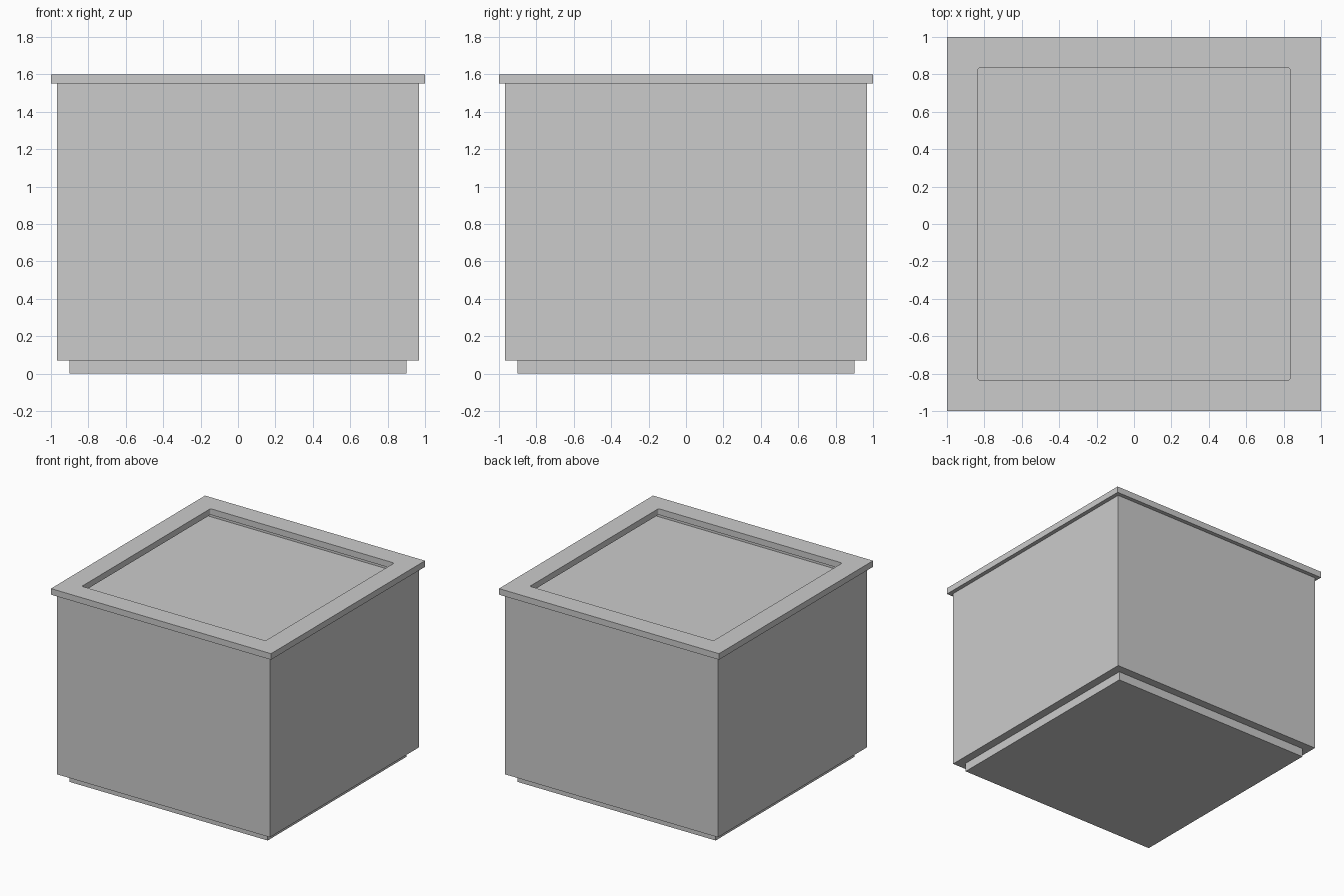
import bpy
import bmesh
from mathutils import Matrix, Vector

cube = bpy.data.objects.get("Cube")
if cube:
    bpy.data.objects.remove(cube, do_unlink=True)

BODY = 0.967      # half width of the body
CAVITY = 0.925    # half width inside the body walls
OPENING = 0.835   # half width of the opening in the rim
SEAM = 1.55       # height where the rim meets the body
FLOOR = 1.483     # height of the sunken panel under the rim

grey = bpy.data.materials.new("plain grey")
grey.use_nodes = True
grey.diffuse_color = (0.6, 0.6, 0.6, 1)
grey.node_tree.nodes["Principled BSDF"].inputs["Base Color"].default_value = (0.6, 0.6, 0.6, 1)


def box(half, z0, z1):
    """Square block of the given half width."""
    bm = bmesh.new()
    place = Matrix.Translation((0, 0, (z0 + z1) / 2))
    size = Matrix.Diagonal((2 * half, 2 * half, z1 - z0, 1))
    bmesh.ops.create_cube(bm, size=1, matrix=place @ size)
    bm.normal_update()
    return bm


def inset_face(bm, direction, thickness):
    """Inset the face pointing up (1) or down (-1)."""
    face = next(f for f in bm.faces if f.normal.z * direction > 0.9)
    bmesh.ops.inset_region(bm, faces=[face], thickness=thickness, use_even_offset=True)
    return face


def finish(bm, name):
    bmesh.ops.recalc_face_normals(bm, faces=bm.faces)
    mesh = bpy.data.meshes.new(name)
    bm.to_mesh(mesh)
    bm.free()
    mesh.materials.append(grey)
    bpy.context.collection.objects.link(bpy.data.objects.new(name, mesh))


# Recessed plinth
finish(box(0.9, 0, 0.07), "base")

# Main block with a sunken top that runs back beneath the rim
bm = box(BODY, 0.07, SEAM)
panel = inset_face(bm, 1, BODY - CAVITY)
moved = bmesh.ops.extrude_face_region(bm, geom=[panel])["geom"]
bmesh.ops.translate(bm, vec=Vector((0, 0, FLOOR - SEAM)),
                    verts=[v for v in moved if isinstance(v, bmesh.types.BMVert)])
if panel.is_valid:
    bmesh.ops.delete(bm, geom=[panel], context="FACES_ONLY")
finish(bm, "body")

# Overhanging square rim with softened inner corners
bm = box(1, SEAM, 1.6)
inner = [inset_face(bm, side, 1 - OPENING) for side in (1, -1)]
loops = [e for f in inner for e in f.edges]
bmesh.ops.delete(bm, geom=inner, context="FACES_ONLY")
bmesh.ops.bridge_loops(bm, edges=loops)
corners = [e for e in bm.edges
           if abs(e.verts[0].co.z - e.verts[1].co.z) > 0.01
           and all(abs(v.co.x) < 0.9 for v in e.verts)]
bmesh.ops.bevel(bm, geom=corners, offset=0.012, segments=3, profile=0.5, affect="EDGES")
finish(bm, "rim")
